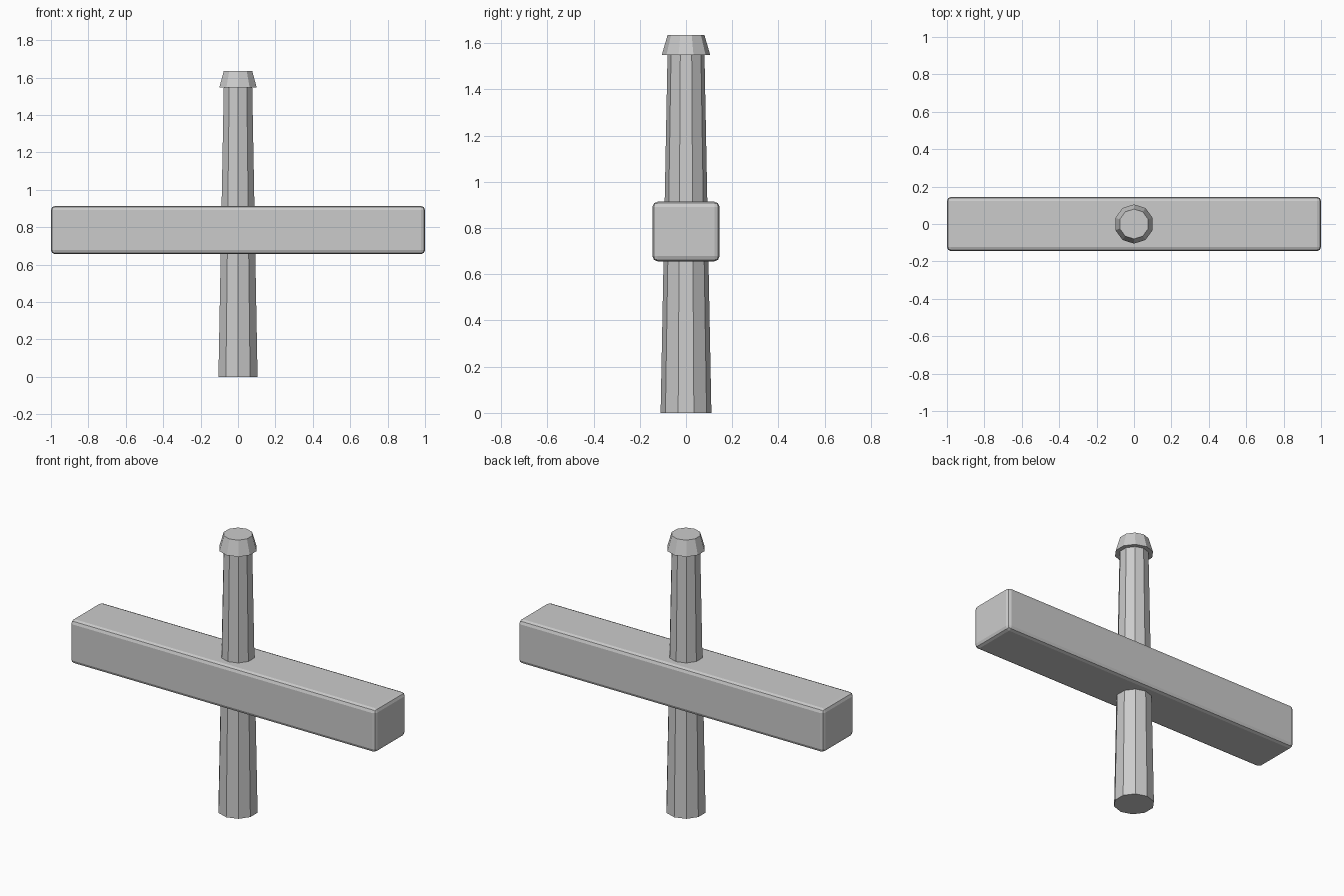
import bpy

if "Cube" in bpy.data.objects:
    bpy.data.objects.remove(bpy.data.objects["Cube"])


def tapered(name, r_bottom, r_top, z0, z1):
    bpy.ops.mesh.primitive_cone_add(vertices=10, radius1=r_bottom, radius2=r_top,
                                    depth=z1 - z0, location=(0, 0, (z0 + z1) / 2))
    bpy.context.object.name = name


# ten-sided post and its flared cap
tapered("post", 0.11, 0.08, 0, 1.55)
tapered("post_cap", 0.105, 0.08, 1.548, 1.635)

# crossbeam with softened edges
bpy.ops.mesh.primitive_cube_add(size=1, location=(0, 0, 0.785))
beam = bpy.context.object
beam.name = "crossbeam"
beam.scale = (2, 0.29, 0.258)
bpy.ops.object.transform_apply(location=False, rotation=False, scale=True)
bevel = beam.modifiers.new("edge_bevel", "BEVEL")
bevel.width = 0.022
bevel.segments = 2
